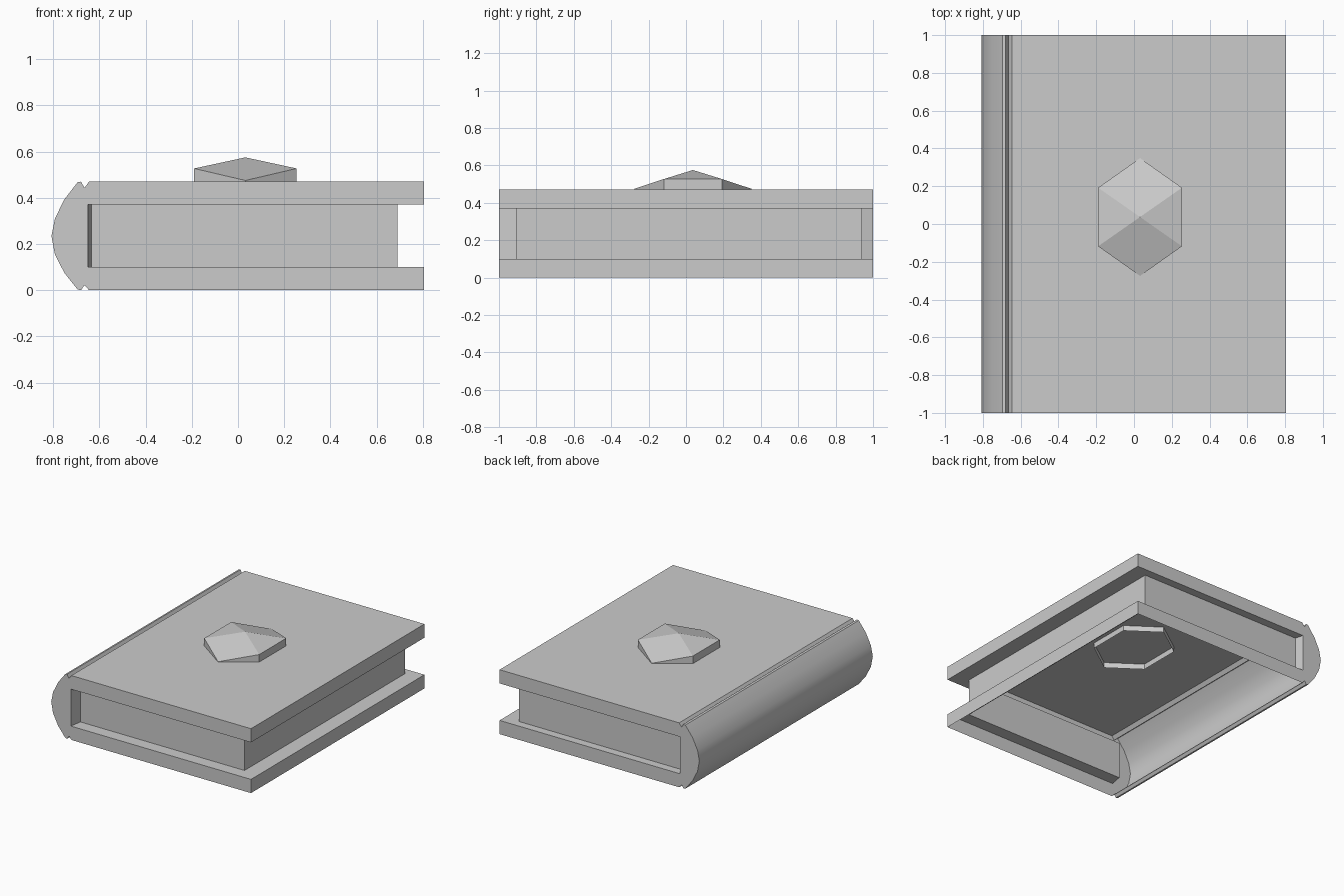
import bpy, bmesh, math

if "Cube" in bpy.data.objects:
    bpy.data.objects.remove(bpy.data.objects["Cube"])


def finish(name, bm, smooth=None):
    bmesh.ops.remove_doubles(bm, verts=bm.verts, dist=1e-5)
    bmesh.ops.recalc_face_normals(bm, faces=bm.faces)
    me = bpy.data.meshes.new(name)
    bm.to_mesh(me)
    bm.free()
    ob = bpy.data.objects.new(name, me)
    bpy.context.collection.objects.link(ob)
    if smooth:
        bpy.ops.object.select_all(action='DESELECT')
        ob.select_set(True)
        bpy.context.view_layer.objects.active = ob
        bpy.ops.object.shade_smooth_by_angle(angle=math.radians(smooth))
    return ob


def strip(bm, a, b):
    """Quads between two matching open paths."""
    va, vb = [bm.verts.new(p) for p in a], [bm.verts.new(p) for p in b]
    for i in range(len(a) - 1):
        bm.faces.new((va[i], va[i + 1], vb[i + 1], vb[i]))


R, TOP, Z1, Z2 = 0.805, 0.47, 0.10, 0.37

# Cover shell: hinge grooves, rounded spine and top board; underside stays open
spine = [(-0.645, 0), (-0.665, 0.022), (-0.68, 0), (-0.695, 0.003), (-0.752, 0.075),
         (-0.793, 0.155), (-0.808, 0.235), (-0.793, 0.31), (-0.752, 0.393),
         (-0.695, 0.467), (-0.68, TOP), (-0.665, 0.443), (-0.645, TOP), (R, TOP)]
bm = bmesh.new()
strip(bm, [(x, -1, z) for x, z in spine], [(x, 1, z) for x, z in spine])
for lo, hi in ((0, Z1), (Z2, TOP)):
    strip(bm, [(R, -1, lo), (R, -1, hi)], [(R, 1, lo), (R, 1, hi)])
cap = spine + [(R, Z2), (-0.65, Z2), (-0.65, Z1), (R, Z1), (R, 0)]
for y in (-1, 1):
    bm.faces.new([bm.verts.new((x, y, z)) for x, z in cap])

# Ledges inside both boards
outer = [(-0.65, -1), (R, -1), (R, 1), (-0.65, 1)]
inner = [(-0.635, -0.91), (0.69, -0.91), (0.69, 0.94), (-0.635, 0.94)]
for z in (Z1, Z2):
    strip(bm, [(*p, z) for p in outer], [(*p, z) for p in inner])
finish("book_cover", bm, 30)

# Page block walls
path = [outer[0]] + inner + [outer[3]]
bm = bmesh.new()
strip(bm, [(*p, Z1) for p in path], [(*p, Z2) for p in path])
finish("page_block", bm)

# Nearly flush ornaments around the gem
CX, CY = 0.032, 0.037


def inlay(name, radii, n, z):
    bm = bmesh.new()
    pts = [(CX + radii[i % len(radii)] * math.cos(math.tau * i / n),
            CY + radii[i % len(radii)] * math.sin(math.tau * i / n), z) for i in range(n)]
    bm.faces.new([bm.verts.new(p) for p in pts])
    finish(name, bm)


inlay("round_inlay", [0.6], 64, TOP + 0.001)
inlay("star_inlay", [0.46, 0.34], 24, TOP + 0.002)

# Six-sided gem with low tips and a peaked crown, set into the cover
girdle = [(CX + dx, CY + dy, z) for dx, dy, z in (
    (0, -0.312, 0.475), (0.222, -0.155, 0.527), (0.222, 0.155, 0.527),
    (0, 0.312, 0.475), (-0.222, 0.155, 0.527), (-0.222, -0.155, 0.527))]
loop = girdle + girdle[:1]
bm = bmesh.new()
strip(bm, [(x, y, 0.43) for x, y, z in loop], loop)
for a, b in zip(loop, loop[1:]):
    bm.faces.new([bm.verts.new(p) for p in (a, b, (CX, CY, 0.575))])
finish("gem", bm)
